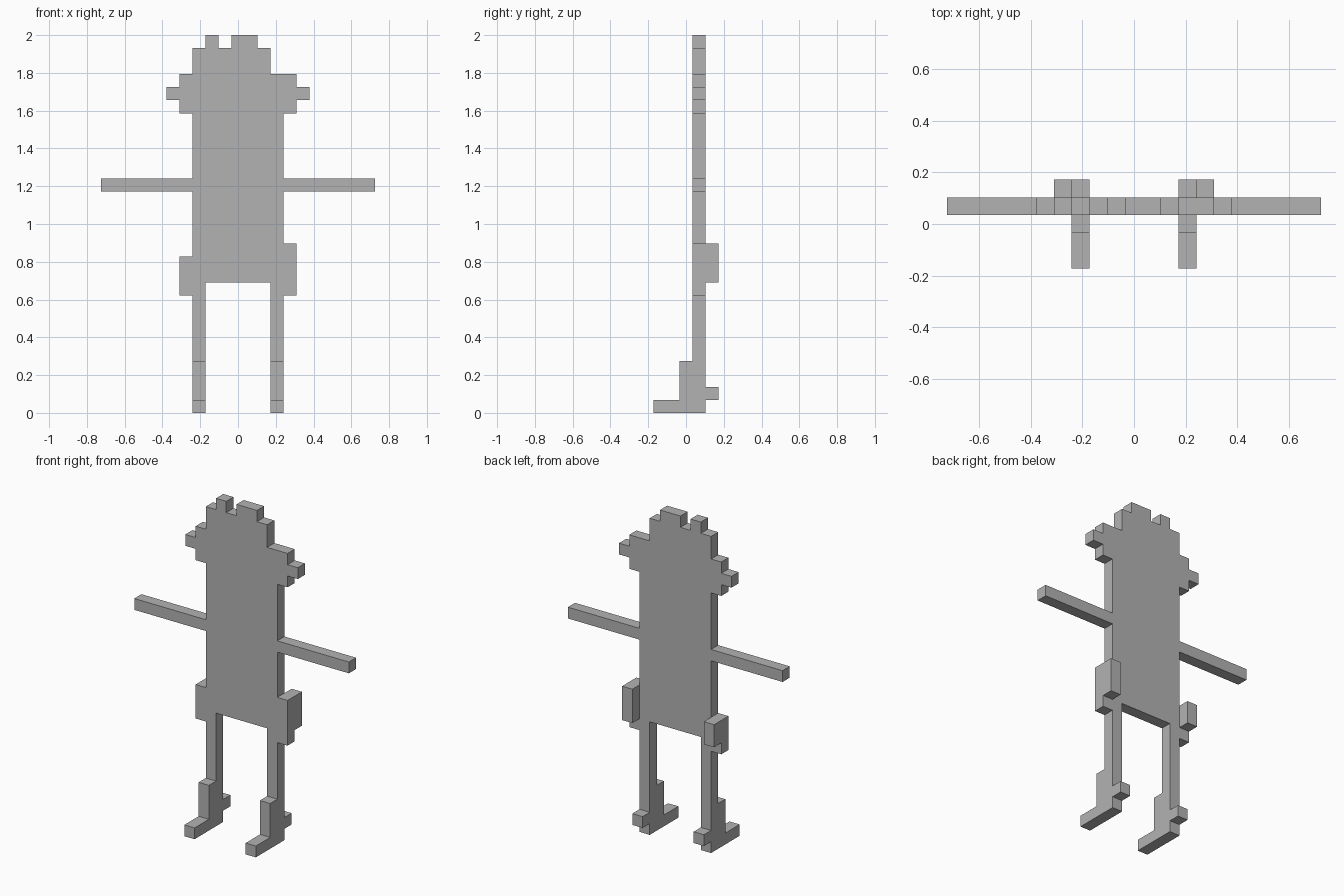
import bpy, bmesh, math
from mathutils import Vector

if "Cube" in bpy.data.objects:
    bpy.data.objects.remove(bpy.data.objects["Cube"])

U = 2 / 29  # edge length of one block


def box(x0, x1, y0, y1, z0, z1):
    """Set of block indices; block i is centred on i in x and y, on i + 0.5 in z."""
    return {(x, y, z) for x in range(x0, x1 + 1)
            for y in range(y0, y1 + 1) for z in range(z0, z1 + 1)}


def slab(x0, x1, z0, z1):
    """Piece of the one-block-thick body plane."""
    return box(x0, x1, 1, 1, z0, z1)


def mirror(cells):
    return {(-x, y, z) for x, y, z in cells}


parts = {}
parts["torso"] = slab(-3, 3, 10, 22)

# Head with stepped brim, ears and two hair tufts
parts["head"] = (slab(-4, 4, 23, 25) | slab(-5, 5, 24, 24) | slab(-3, 2, 26, 27)
                 | slab(-2, -2, 28, 28) | slab(0, 1, 28, 28))

# Arms held straight out
parts["right_arm"] = slab(4, 10, 17, 17)
parts["left_arm"] = mirror(parts["right_arm"])

# Hip pouches, the right one a block taller
parts["right_pouch"] = slab(4, 4, 9, 12) | box(4, 4, 2, 2, 10, 12)
parts["left_pouch"] = slab(-4, -4, 9, 11) | box(-4, -4, 2, 2, 10, 11)

# Legs, boots with shin, toe and heel spur
parts["right_leg"] = slab(3, 3, 4, 9)
parts["left_leg"] = mirror(parts["right_leg"])
parts["right_boot"] = (box(3, 3, 0, 1, 0, 3) | box(3, 3, -2, -1, 0, 0)
                       | box(3, 3, 2, 2, 1, 1))
parts["left_boot"] = mirror(parts["right_boot"])

solid = set().union(*parts.values())

grey = bpy.data.materials.new("grey")
grey.diffuse_color = (0.45, 0.45, 0.45, 1)
grey.use_nodes = True
grey.node_tree.nodes["Principled BSDF"].inputs["Base Color"].default_value = grey.diffuse_color


def build(name, cells):
    """Skin the outer faces of a part, leaving no walls where parts join."""
    bm = bmesh.new()
    for c in cells:
        centre = Vector((c[0], c[1], c[2] + 0.5))
        for axis in range(3):
            for sign in (-1, 1):
                n = Vector((0, 0, 0))
                n[axis] = sign
                if tuple(int(a + b) for a, b in zip(c, n)) in solid:
                    continue
                a = Vector((0, 0, 0))
                a[(axis + 1) % 3] = 1
                b = n.cross(a)
                bm.faces.new([bm.verts.new((centre + (n + a * i + b * j) / 2) * U)
                              for i, j in ((-1, -1), (1, -1), (1, 1), (-1, 1))])
    bmesh.ops.remove_doubles(bm, verts=bm.verts, dist=U * 0.01)
    bmesh.ops.dissolve_limit(bm, angle_limit=math.radians(1),
                             verts=bm.verts, edges=bm.edges)
    mesh = bpy.data.meshes.new(name)
    bm.to_mesh(mesh)
    bm.free()
    mesh.materials.append(grey)
    bpy.context.collection.objects.link(bpy.data.objects.new(name, mesh))


for part_name, part_cells in parts.items():
    build(part_name, part_cells)
